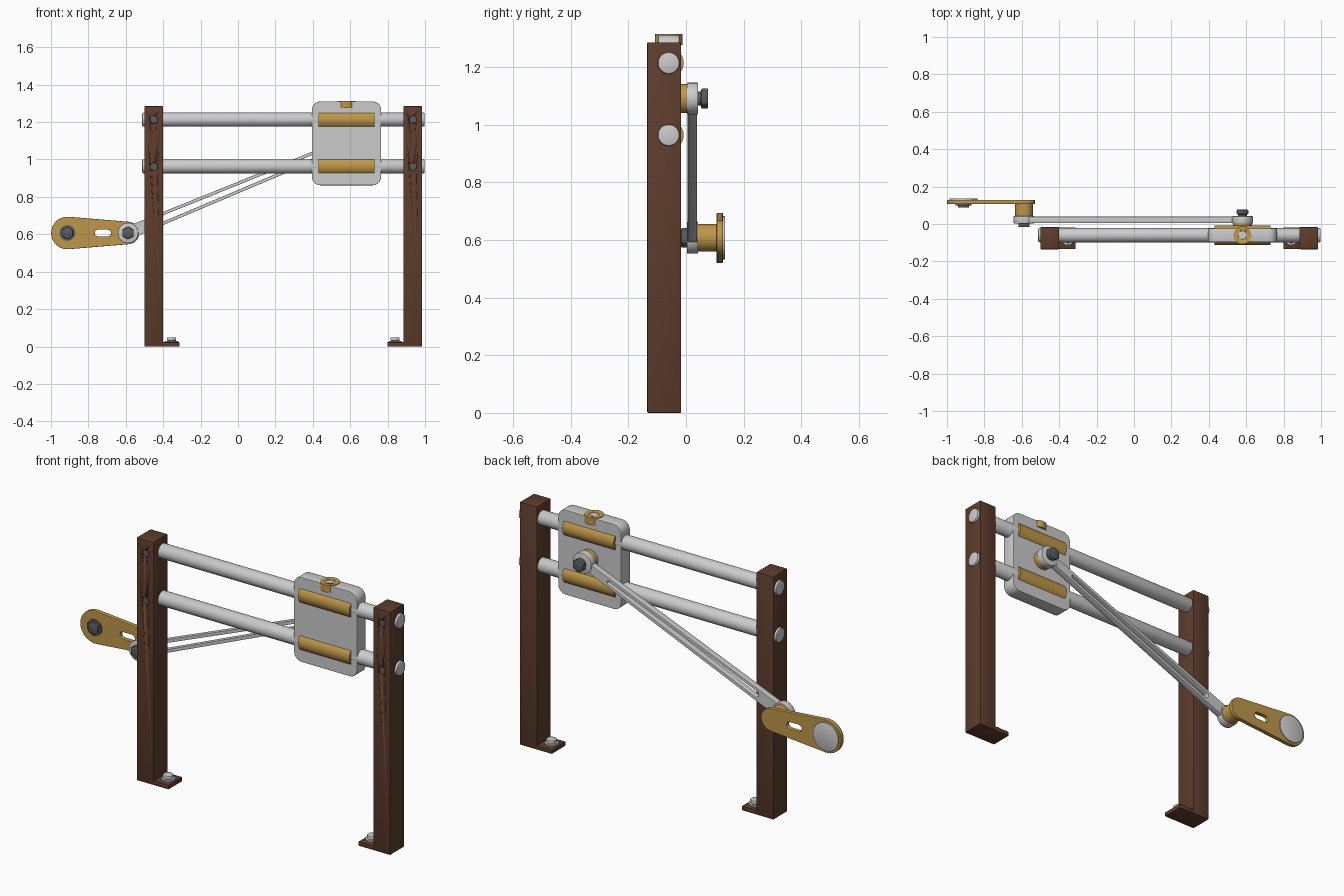
import bpy, bmesh, math
from mathutils import Vector, Matrix

if "Cube" in bpy.data.objects:
    bpy.data.objects.remove(bpy.data.objects["Cube"])


def mat(name, col):
    m = bpy.data.materials.new(name)
    m.diffuse_color = (*col, 1)
    m.use_nodes = True
    m.node_tree.nodes["Principled BSDF"].inputs["Base Color"].default_value = m.diffuse_color
    return m


WOOD = mat("brown_paint", (0.11, 0.046, 0.026))
BRASS = mat("brass", (0.52, 0.31, 0.07))
DARK = mat("dark_steel", (0.10, 0.11, 0.12))


def finish(ob, material=None, bevel=0, segs=2, smooth=True):
    bpy.ops.object.select_all(action='DESELECT')
    ob.select_set(True)
    bpy.context.view_layer.objects.active = ob
    if bevel:
        b = ob.modifiers.new("edge", 'BEVEL')
        b.width, b.segments, b.limit_method = bevel, segs, 'ANGLE'
        bpy.ops.object.modifier_apply(modifier=b.name)
    if smooth:
        bpy.ops.object.shade_smooth_by_angle(angle=math.radians(35))
    if material:
        ob.data.materials.append(material)
    return ob


def new_obj(name, bm):
    me = bpy.data.meshes.new(name)
    bm.to_mesh(me)
    bm.free()
    ob = bpy.data.objects.new(name, me)
    bpy.context.collection.objects.link(ob)
    return ob


def box(name, lo, hi, material=None, bevel=0.004):
    lo, hi = Vector(lo), Vector(hi)
    bm = bmesh.new()
    bmesh.ops.create_cube(bm, size=1, matrix=Matrix.Translation((lo + hi) / 2) @ Matrix.Diagonal((*(hi - lo), 1)))
    return finish(new_obj(name, bm), material, bevel)


def cyl(name, axis, c, r, a, b, material=None, bevel=0, n=48, r2=None):
    """Cylinder along an axis from a to b; c holds the other two coordinates."""
    bm = bmesh.new()
    bmesh.ops.create_cone(bm, cap_ends=True, segments=n, radius1=r, radius2=r if r2 is None else r2, depth=b - a)
    m = (a + b) / 2
    pos = {'X': (m, *c), 'Y': (c[0], m, c[1]), 'Z': (*c, m)}[axis]
    rot = {'X': Matrix.Rotation(math.pi / 2, 4, 'Y'), 'Y': Matrix.Rotation(-math.pi / 2, 4, 'X'),
           'Z': Matrix.Identity(4)}[axis]
    bmesh.ops.transform(bm, matrix=Matrix.Translation(pos) @ rot, verts=bm.verts)
    return finish(new_obj(name, bm), material, bevel)


def capsule(p0, r0, p1, r1, n=20):
    """Tapered outline wrapped round two circles."""
    d = Vector(p1) - Vector(p0)
    phi, a = math.atan2(d.y, d.x), math.acos((r0 - r1) / d.length)
    pts = []
    for p, r, s, e in ((p1, r1, phi - a, phi + a), (p0, r0, phi + a, phi + 2 * math.pi - a)):
        for i in range(n + 1):
            t = s + (e - s) * i / n
            pts.append((p[0] + r * math.cos(t), p[1] + r * math.sin(t)))
    return pts


def plate(name, loops, y0, y1, material=None, bevel=0.003):
    """Flat plate in the xz plane; loops after the first are holes."""
    cu = bpy.data.curves.new(name, 'CURVE')
    cu.dimensions, cu.fill_mode = '2D', 'BOTH'
    cu.extrude, cu.bevel_depth, cu.offset, cu.bevel_resolution = (y1 - y0) / 2 - bevel, bevel, -bevel, 1
    for lp in loops:
        s = cu.splines.new('POLY')
        s.points.add(len(lp) - 1)
        for p, q in zip(s.points, lp):
            p.co = (*q, 0, 1)
        s.use_cyclic_u = True
    ob = bpy.data.objects.new(name, cu)
    bpy.context.collection.objects.link(ob)
    ob.location.y, ob.rotation_euler.x = (y0 + y1) / 2, math.pi / 2
    bpy.ops.object.select_all(action='DESELECT')
    ob.select_set(True)
    bpy.context.view_layer.objects.active = ob
    bpy.ops.object.convert(target='MESH')
    return finish(bpy.context.object, material)


def cut(ob, cutter):
    m = ob.modifiers.new("cut", 'BOOLEAN')
    m.operation, m.object, m.solver = 'DIFFERENCE', cutter, 'EXACT'
    bpy.ops.object.select_all(action='DESELECT')
    ob.select_set(True)
    bpy.context.view_layer.objects.active = ob
    bpy.ops.object.modifier_apply(modifier=m.name)
    bpy.data.objects.remove(cutter)


RY = -0.06                # guide rod depth
RZ = (0.963, 1.213)       # guide rod heights
SX = 0.58                 # slider centre
PIN = (SX, 1.09)          # slider pin
CRK = (-0.588, 0.607)     # crank pin
SHAFT = (-0.912, 0.607)   # crank shaft

# posts with set screws, feet and foot bolts
for side, x0, fx0, fx1 in (("left", -0.5, -0.405, -0.313), ("right", 0.885, 0.798, 0.89)):
    post = box(side + "_post", (x0, -0.135, 0), (x0 + 0.1, -0.017, 1.285), WOOD)
    for z in RZ:
        c = (x0 + 0.05, z)
        cut(post, cyl("hole_cutter", 'Y', c, 0.02, -0.2, -0.105, n=32))
        cyl(side + "_set_screw", 'Y', c, 0.0195, -0.124, -0.1, DARK, n=32)
    box(side + "_foot", (fx0, -0.134, 0), (fx1, -0.018, 0.023), WOOD, 0.003)
    f = (-0.355 if side == "left" else 0.84, -0.076)
    cyl(side + "_foot_washer", 'Z', f, 0.034, 0.023, 0.03, n=32)
    cyl(side + "_foot_bolt", 'Z', f, 0.028, 0.03, 0.049, n=6, bevel=0.003)

# guide rods and slider bushings
for z in RZ:
    cyl("guide_rod", 'X', (RY, z), 0.038, -0.512, 0.998, bevel=0.007)
    cyl("slider_bushing", 'X', (RY, z), 0.052, 0.43, 0.73, BRASS)

# slider block: rounded rectangle
x0, x1, z0, z1, r = 0.395, 0.765, 0.862, 1.31, 0.045
outline = []
for k, (cx, cz) in enumerate(((x1 - r, z1 - r), (x0 + r, z1 - r), (x0 + r, z0 + r), (x1 - r, z0 + r))):
    for i in range(9):
        t = (k + i / 8) * math.pi / 2
        outline.append((cx + r * math.cos(t), cz + r * math.sin(t)))
plate("slider_block", [outline], RY - 0.037, RY + 0.037, bevel=0.003)

# oil cup on top of the slider
cup = cyl("oil_cup", 'Z', (SX, RY), 0.048, 1.275, 1.313, BRASS)
cut(cup, cyl("cup_cutter", 'Z', (SX, RY), 0.022, 1.295, 1.4, n=32))

# slider pin with boss and nut
cyl("slider_pin_boss", 'Y', PIN, 0.05, -0.03, 0.004, BRASS)
cyl("slider_pin", 'Y', PIN, 0.024, 0.0, 0.056, DARK)
cyl("slider_pin_nut", 'Y', PIN, 0.036, 0.052, 0.077, DARK, n=6, bevel=0.005)

# slotted connecting rod with two eyes
a, b = Vector(CRK), Vector(PIN)
slot = capsule(a.lerp(b, 0.13), 0.016, a.lerp(b, 0.87), 0.008)
plate("connecting_rod", [capsule(CRK, 0.034, PIN, 0.024), slot], 0.006, 0.039, bevel=0.002)
for n, p in (("crank_end_eye", CRK), ("slider_end_eye", PIN)):
    cyl(n, 'Y', p, 0.055, 0.003, 0.042, bevel=0.003)

# crank arm with slot
slot = capsule((-0.748, 0.607), 0.018, (-0.697, 0.607), 0.018)
plate("crank_arm", [capsule(SHAFT, 0.087, CRK, 0.06), slot], 0.106, 0.129, BRASS)

# crank pin and its nut
cyl("crank_pin_boss", 'Y', CRK, 0.048, 0.04, 0.11, BRASS)
cyl("crank_pin_nut", 'Y', CRK, 0.035, -0.017, 0.006, DARK, n=6, bevel=0.005)

# crank shaft end disc and bolt
cyl("crank_shaft_disc", 'Y', SHAFT, 0.075, 0.125, 0.136, bevel=0.002)
cyl("crank_shaft_washer", 'Y', SHAFT, 0.042, 0.098, 0.108, DARK)
cyl("crank_shaft_bolt", 'Y', SHAFT, 0.034, 0.088, 0.1, DARK, n=6, bevel=0.003)
